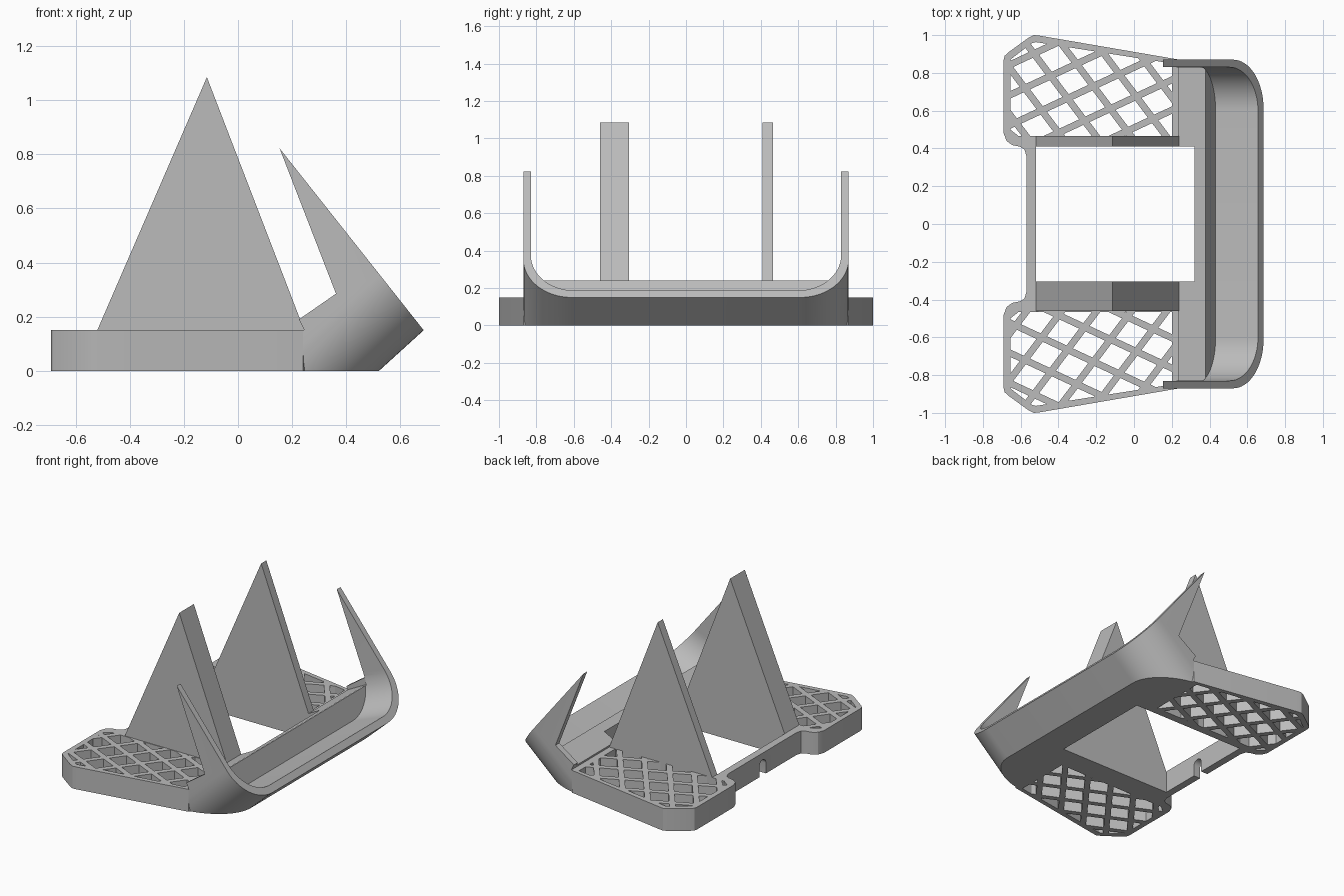
import bpy, bmesh, math
from mathutils import Vector

cube = bpy.data.objects.get("Cube")
if cube:
    bpy.data.objects.remove(cube, do_unlink=True)

grey = bpy.data.materials.new("plain_grey")
grey.use_nodes = True
grey.diffuse_color = (0.5, 0.5, 0.5, 1)
grey.node_tree.nodes["Principled BSDF"].inputs["Base Color"].default_value = (0.5, 0.5, 0.5, 1)


def finish(name, bm):
    bmesh.ops.recalc_face_normals(bm, faces=bm.faces)
    mesh = bpy.data.meshes.new(name)
    bm.to_mesh(mesh)
    bm.free()
    mesh.materials.append(grey)
    ob = bpy.data.objects.new(name, mesh)
    bpy.context.collection.objects.link(ob)
    return ob


def clip(bm, point, outward):
    """Cut a closed solid with a plane, drop the outward side and cap it."""
    geom = bm.verts[:] + bm.edges[:] + bm.faces[:]
    cut = bmesh.ops.bisect_plane(bm, geom=geom, plane_co=point, plane_no=outward, clear_outer=True)
    edges = [e for e in cut["geom_cut"] if isinstance(e, bmesh.types.BMEdge)]
    if edges:
        bmesh.ops.contextual_create(bm, geom=edges)


def sweep(points, shift):
    """Closed solid from a polygon pushed along a vector."""
    bm = bmesh.new()
    face = bm.faces.new([bm.verts.new(p) for p in points])
    new = bmesh.ops.extrude_face_region(bm, geom=[face], use_keep_orig=True)["geom"]
    bmesh.ops.translate(bm, vec=shift, verts=[v for v in new if isinstance(v, bmesh.types.BMVert)])
    return bm


def prism_z(pts, lo, hi):
    return sweep([(x, y, lo) for x, y in pts], (0, 0, hi - lo))


def prism_y(pts, lo, hi):
    return sweep([(x, lo, z) for x, z in pts], (0, hi - lo, 0))


def subtract(ob, cutters):
    for bm in cutters:
        cutter = finish("cutter", bm)
        cutter.hide_render = True
        mod = ob.modifiers.new("cut", "BOOLEAN")
        mod.operation, mod.solver, mod.object = "DIFFERENCE", "EXACT", cutter
        graph = bpy.context.evaluated_depsgraph_get()
        mesh = bpy.data.meshes.new_from_object(ob.evaluated_get(graph))
        ob.modifiers.clear()
        ob.data = mesh
        bpy.data.objects.remove(cutter, do_unlink=True)


def u_profile(half, radius, top):
    """Upright U with round lower corners, as (across, up) pairs."""
    arc = [(half - radius + radius * math.sin(a), radius - radius * math.cos(a))
           for a in (math.pi / 2 * i / 16 for i in range(17))]
    right = arc + [(half, top)]
    return right + [(-y, s) for y, s in reversed(right)]


# Base plate: outline mirrored front to back
half = [(0.34, 0.7), (0.24, 0.87), (-0.5, 0.997), (-0.53, 1.0), (-0.56, 0.985),
        (-0.67, 0.905), (-0.685, 0.89), (-0.69, 0.87), (-0.69, 0.48), (-0.675, 0.44),
        (-0.645, 0.418), (-0.605, 0.41), (-0.58, 0.395), (-0.57, 0.36)]
outline = half + [(x, -y) for x, y in reversed(half)]
panel = [(0.2, 0.465), (0.2, 0.85), (-0.52, 0.963), (-0.545, 0.955),
         (-0.655, 0.87), (-0.655, 0.5), (-0.61, 0.465)]
opening = [(-0.52, -0.305), (0.32, -0.305), (0.32, 0.41), (-0.52, 0.41)]
plate = finish("base_plate", prism_z(outline, 0, 0.15))
arch = [(0.035 * math.cos(a), 0.07 + 0.035 * math.sin(a))
        for a in (math.pi * i / 10 for i in range(11))] + [(-0.035, -0.1), (0.035, -0.1)]
subtract(plate, [
    prism_z(opening, -0.1, 0.5),
    prism_z(panel, -0.1, 0.5),
    prism_z([(x, -y) for x, y in panel], -0.1, 0.5),
    sweep([(-0.6, y, z) for y, z in arch], (0.1, 0, 0)),
])

# Lattice bars, clipped to the panel and mirrored to the other side
centre = Vector((-0.23, 0.7, 0))


def lattice(name, side):
    whole = bmesh.new()
    for angle, gap, offset in ((25, 0.145, 0.02), (-53, 0.148, 0.03)):
        a = math.radians(angle)
        along = Vector((math.cos(a), math.sin(a), 0))
        across = Vector((-along.y, along.x, 0))
        for i in range(-4, 5):
            mid = centre + across * (i * gap + offset)
            corners = [mid + along * u + across * v
                       for u, v in ((-1, -0.018), (1, -0.018), (1, 0.018), (-1, 0.018))]
            bm = prism_z([(c.x, c.y) for c in corners], 0, 0.15)
            for p, q in zip(panel, panel[1:] + panel[:1]):
                if bm.faces:
                    clip(bm, (p[0], p[1], 0), Vector((q[1] - p[1], p[0] - q[0], 0)))
            if bm.faces:
                bmesh.ops.recalc_face_normals(bm, faces=bm.faces)
                piece = bpy.data.meshes.new("piece")
                bm.to_mesh(piece)
                whole.from_mesh(piece)
                bpy.data.meshes.remove(piece)
            bm.free()
    for v in whole.verts:
        v.co.y *= side
    finish(name, whole)


lattice("back_lattice", 1)
lattice("front_lattice", -1)

# Triangular walls
triangle = [(-0.52, 0.15), (0.245, 0.15), (-0.115, 1.085)]
finish("thin_triangle_wall", prism_y(triangle, 0.41, 0.465))
finish("thick_triangle_wall", prism_y(triangle, -0.46, -0.305))

# Slanted tray: rounded outer body, cut flat underneath
rim = Vector((-0.621, 0, 0.784))
outer = [Vector((0.686, y, 0.15)) + rim * s for y, s in u_profile(0.87, 0.26, 0.862)]
body = sweep(outer, (-0.99, 0, -0.9))
clip(body, (0, 0, 0), (0, 0, -1))
tray = finish("tray", body)

# Tray recess, its back plane, and the sloped block behind it
back = Vector((-0.363, 0, 0.932))
recess = [Vector((0.432, y, 0.1)) + back * s for y, s in u_profile(0.83, 0.23, 1.1)]
behind = [(0.1, 0.96), (0.362, 0.285), (0.225, 0.19), (0.245, 0.15),
          (0.2, 0.15), (0.2, -0.1), (-0.9, -0.1), (-0.9, 0.96)]
above_block = [(0.1, 0.96), (0.381, 0.24), (0.37, 0.24), (0.195, 0.148), (-0.3, 0.148), (-0.3, 0.96)]
subtract(tray, [
    sweep(recess, (0.932, 0, 0.363)),
    prism_y(behind, -1.1, 1.1),
    prism_y(above_block, -0.829, 0.829),
    prism_z(opening, -0.1, 0.5),
])

# Smooth the rounded corners, keep real edges sharp
bpy.ops.object.select_all(action="DESELECT")
for ob in (tray, plate):
    ob.select_set(True)
bpy.context.view_layer.objects.active = tray
bpy.ops.object.shade_smooth_by_angle(angle=math.radians(25))
